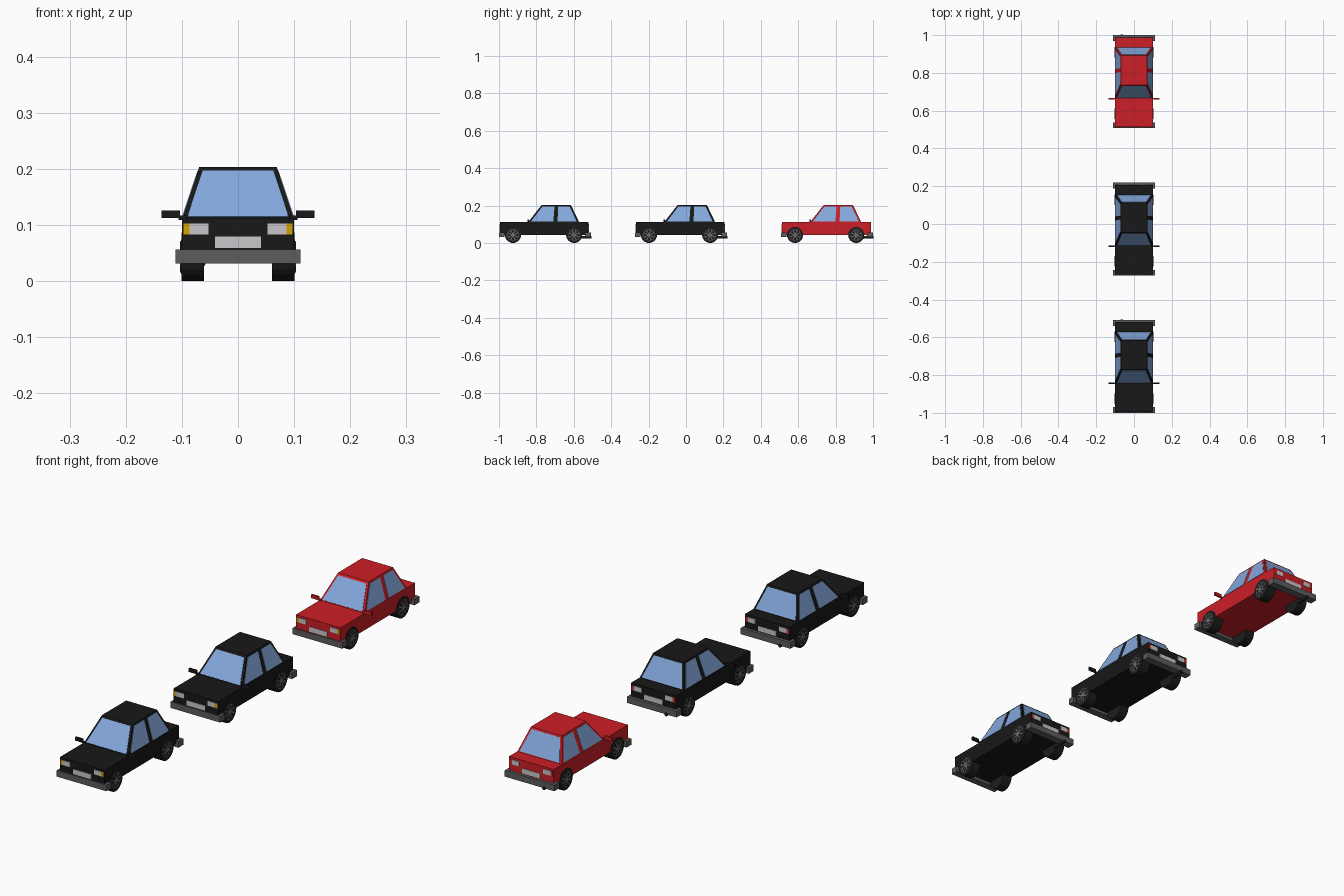
import bpy, bmesh
from math import pi
from mathutils import Vector, Matrix

if "Cube" in bpy.data.objects:
    bpy.data.objects.remove(bpy.data.objects["Cube"])


def mat(name, rgb):
    m = bpy.data.materials.new(name)
    m.diffuse_color = (*rgb, 1)
    m.use_nodes = True
    m.node_tree.nodes["Principled BSDF"].inputs["Base Color"].default_value = m.diffuse_color
    return m


BLACK = mat("black_paint", (0.009, 0.009, 0.009))
RED = mat("red_paint", (0.6, 0.013, 0.02))
GLASS = mat("glass", (0.23, 0.39, 0.72))
RUBBER = mat("rubber", (0.012, 0.012, 0.012))
BUMPER = mat("bumper_grey", (0.11, 0.11, 0.11))
SPOKE = mat("spoke_grey", (0.16, 0.16, 0.16))
LAMP = mat("lamp_white", (0.6, 0.57, 0.6))
AMBER = mat("amber", (0.65, 0.37, 0.0))
TAIL = mat("tail_red", (0.6, 0.03, 0.02))

WIDTH, BELT, ROOF, ROOF_W = 0.1, 0.111, 0.203, 0.069
FRONT, REAR = 0.005, 0.48                     # body ends, from the nose
BASE_F, BASE_R, TOP_F, TOP_R = 0.157, 0.428, 0.229, 0.384  # cabin outline


def finish(name, bm, m, smooth=False):
    bmesh.ops.recalc_face_normals(bm, faces=bm.faces)
    me = bpy.data.meshes.new(name)
    bm.to_mesh(me)
    bm.free()
    me.materials.append(m)
    ob = bpy.data.objects.new(name, me)
    bpy.context.collection.objects.link(ob)
    return ob


def box(name, lo, hi, m, oy):
    lo, hi = Vector(lo), Vector(hi)
    bm = bmesh.new()
    bmesh.ops.create_cube(bm, size=1)
    for v in bm.verts:
        v.co = (lo + hi) / 2 + v.co * (hi - lo)
        v.co.y += oy
    return finish(name, bm, m)


def cylinder(name, c, r, depth, axis, m, oy, seg=24):
    bm = bmesh.new()
    bmesh.ops.create_cone(bm, cap_ends=True, segments=seg, radius1=r, radius2=r, depth=depth)
    rot = Matrix.Rotation(pi / 2, 4, 'Y' if axis == 'x' else 'X')
    bm.transform(Matrix.Translation((c[0], c[1] + oy, c[2])) @ rot)
    return finish(name, bm, m)


def pane(name, pts, normal, oy):
    """Thin glass plate extruded from a quad lying on the cabin."""
    n = Vector(normal).normalized() * 0.001
    bm = bmesh.new()
    off = Vector((0, oy, 0))
    a = [bm.verts.new(Vector(p) + off + n) for p in pts]
    b = [bm.verts.new(Vector(p) + off - n) for p in pts]
    bm.faces.new(a)
    bm.faces.new(b)
    for i in range(4):
        j = (i + 1) % 4
        bm.faces.new((a[i], a[j], b[j], b[i]))
    finish(name, bm, GLASS)


def slope(a, b, z):
    return a + (b - a) * (z - BELT) / (ROOF - BELT)


def wheel(tag, s, y, oy):
    r = 0.043
    cylinder(tag + "_tyre", (s * 0.081, y, r), r, 0.04, 'x', RUBBER, oy)
    cylinder(tag + "_rim", (s * 0.1005, y, r), 0.031, 0.0025, 'x', BUMPER, oy)
    cylinder(tag + "_rim_well", (s * 0.101, y, r), 0.028, 0.0025, 'x', RUBBER, oy)
    cylinder(tag + "_hub", (s * 0.1015, y, r), 0.008, 0.0035, 'x', SPOKE, oy, 12)
    bm = bmesh.new()
    for k in range(4):
        bmesh.ops.create_cube(bm, size=1, matrix=Matrix.Translation((s * 0.1015, y + oy, r))
                              @ Matrix.Rotation(k * pi / 4 + pi / 8, 4, 'X')
                              @ Matrix.Diagonal((0.003, 0.058, 0.005, 1)))
    finish(tag + "_spokes", bm, SPOKE)


def car(tag, oy, paint):
    # lower body and tapered cabin
    box(tag + "_body", (-WIDTH, FRONT, 0.043), (WIDTH, REAR, BELT), paint, oy)
    cabin = box(tag + "_cabin", (-WIDTH, BASE_F, BELT - 0.002), (WIDTH, BASE_R, ROOF), paint, oy)
    for v in cabin.data.vertices:
        if v.co.z > 0.15:
            v.co.x = ROOF_W if v.co.x > 0 else -ROOF_W
            v.co.y = oy + (TOP_F if v.co.y - oy < 0.3 else TOP_R)

    # windscreen and rear window
    h = ROOF - BELT
    z0, z1 = 0.114, 0.196
    for nm, a, b, n in (("windscreen", BASE_F, TOP_F, (0, -h, TOP_F - BASE_F)),
                        ("rear_window", BASE_R, TOP_R, (0, h, BASE_R - TOP_R))):
        y0, y1 = slope(a, b, z0), slope(a, b, z1)
        pane(f"{tag}_{nm}", [(-0.09, y0, z0), (0.09, y0, z0), (0.063, y1, z1), (-0.063, y1, z1)], n, oy)

    for s, side in ((-1, "left"), (1, "right")):
        # side windows either side of the door pillar
        x0, x1 = (s * slope(WIDTH, ROOF_W, z) for z in (z0, z1))
        n = (s * h, 0, WIDTH - ROOF_W)
        for nm, q in (("front", (0.17, 0.291, 0.297, 0.233)), ("back", (0.313, 0.416, 0.377, 0.317))):
            pane(f"{tag}_{side}_{nm}_window",
                 [(x0, q[0], z0), (x0, q[1], z0), (x1, q[2], z1), (x1, q[3], z1)], n, oy)

        # door mirrors
        def sbox(nm, x, y, z, m):
            xs = sorted((s * x[0], s * x[1]))
            box(f"{tag}_{side}_{nm}", (xs[0], y[0], z[0]), (xs[1], y[1], z[1]), m, oy)
        sbox("mirror", (0.103, 0.136), (0.152, 0.16), (0.112, 0.126), paint)
        sbox("mirror_arm", (0.092, 0.106), (0.154, 0.159), (0.109, 0.117), paint)

        # lamps at both ends
        for end, y, m in (("front", (FRONT - 0.002, FRONT + 0.005), AMBER),
                          ("back", (REAR - 0.005, REAR + 0.002), TAIL)):
            sbox(end + "_lamp", (0.053, 0.086), y, (0.083, 0.102), LAMP)
            sbox(end + "_indicator", (0.086, 0.097), y, (0.083, 0.102), m)

        for end, y in (("front", 0.075), ("back", 0.402)):
            wheel(f"{tag}_{side}_{end}_wheel", s, y, oy)

    # bumpers, blank plates and exhaust
    for end, by, py in (("front", (0, 0.03), (FRONT - 0.002, FRONT + 0.004)),
                        ("back", (0.46, 0.492), (REAR - 0.004, REAR + 0.002))):
        box(f"{tag}_{end}_bumper", (-0.111, by[0], 0.031), (0.111, by[1], 0.056), BUMPER, oy)
        box(f"{tag}_{end}_plate", (-0.041, py[0], 0.059), (0.041, py[1], 0.079), LAMP, oy)
    cylinder(tag + "_exhaust", (-0.065, 0.462, 0.031), 0.007, 0.064, 'y', RUBBER, oy, 12)


# three cars parked in a row
car("first_car", -1.0, BLACK)
car("second_car", -0.273, BLACK)
car("third_car", 0.508, RED)
